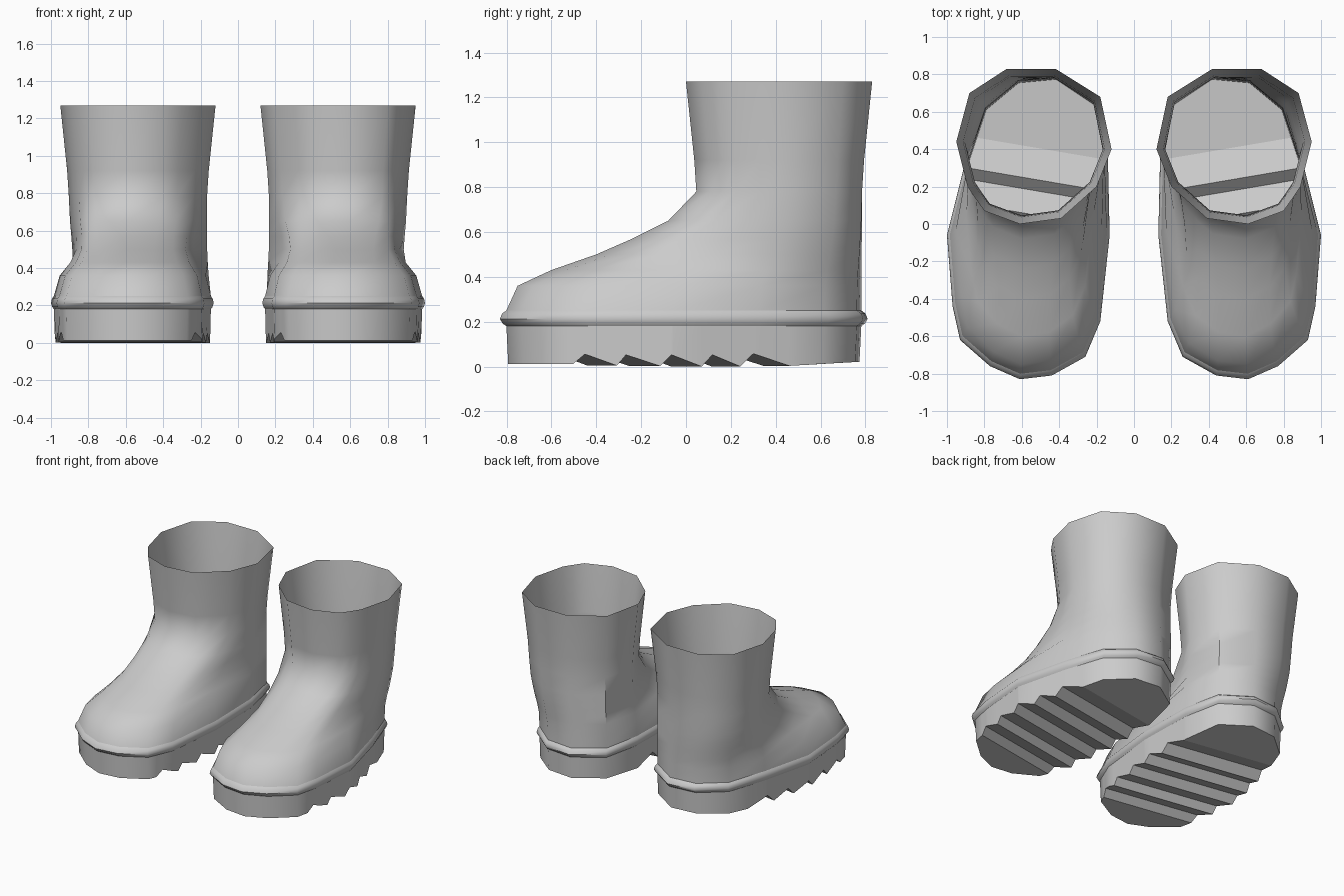
import bpy, bmesh, math
from mathutils import Vector

if "Cube" in bpy.data.objects:
    bpy.data.objects.remove(bpy.data.objects["Cube"])

rubber = bpy.data.materials.new("grey_rubber")
rubber.diffuse_color = (0.6, 0.6, 0.6, 1)
rubber.use_nodes = True
rubber.node_tree.nodes["Principled BSDF"].inputs["Base Color"].default_value = rubber.diffuse_color

# Matching outlines, from the toe along the inner side, heel and outer side
FOOT = [(.61, -.83), (.44, -.81), (.26, -.71), (.18, -.52), (.13, -.06),
        (.14, .38), (.20, .67), (.41, .81), (.62, .79), (.80, .64),
        (.90, .34), (1.0, -.06), (.97, -.44), (.93, -.62), (.77, -.76)]
CUFF = [(.61, 0), (.39, .03), (.30, .11), (.20, .20), (.16, .30),
        (.12, .40), (.18, .68), (.42, .83), (.68, .83), (.88, .70),
        (.95, .44), (.92, .32), (.89, .20), (.85, .14), (.80, .07)]
# Tread profile: (y at the outer edge, height)
TREAD = [(-.50, .012), (-.45, .055), (-.31, .004), (-.27, .052), (-.12, .002),
         (-.07, .052), (.07, 0), (.12, .052), (.25, 0), (.31, .057), (.48, .003)]
SKEW = 0.17


def scaled(outline, s, cx, cy):
    return [(cx + (x - cx) * s, cy + (y - cy) * s) for x, y in outline]


def blend(a, b, t):
    return [(p[0] + (q[0] - p[0]) * t, p[1] + (q[1] - p[1]) * t) for p, q in zip(a, b)]


def foot_ring(s):
    return scaled(FOOT, s, .56, 0)


ANKLE = scaled(CUFF, .89, .535, .42)


def loft(bm, rings, side):
    """Skin a stack of (z, outline) rings; side is 1 or -1."""
    rows = [[bm.verts.new((x * side, y, z)) for x, y in pts] for z, pts in rings]
    n = len(FOOT)
    for lo, hi in zip(rows, rows[1:]):
        for j in range(n):
            k = (j + 1) % n
            f = [hi[j], hi[k], lo[k], lo[j]]
            bm.faces.new(f if side > 0 else f[::-1])
    return rows


def finish(bm, name):
    for f in bm.faces:
        f.smooth = True
    me = bpy.data.meshes.new(name)
    bm.to_mesh(me)
    bm.free()
    me.materials.append(rubber)
    ob = bpy.data.objects.new(name, me)
    bpy.context.collection.objects.link(ob)
    bpy.ops.object.select_all(action='DESELECT')
    ob.select_set(True)
    bpy.context.view_layer.objects.active = ob
    bpy.ops.object.shade_smooth_by_angle(angle=math.radians(46))


def tread_height(y):
    if y <= TREAD[0][0]:
        return TREAD[0][1]
    for (y0, z0), (y1, z1) in zip(TREAD, TREAD[1:]):
        if y <= y1:
            return z0 + (z1 - z0) * (y - y0) / (y1 - y0)
    return TREAD[-1][1] + .017 * min(1, (y - TREAD[-1][0]) / .3)


def make_upper(side):
    base = foot_ring(.965)
    rings = []
    # Foot: contours shrink back towards the ankle, narrowing over the toes
    for z, front in [(.25, -.80), (.36, -.75), (.43, -.60), (.50, -.40),
                     (.57, -.24), (.65, -.08), (.78, .045)]:
        t = (front + .80) / .845
        pts = blend(base, ANKLE, t)
        narrow = .20 * math.sin(math.pi * min(1, max(0, t)) ** .8)
        out = []
        for (x, y), (_, fy) in zip(pts, base):
            w = min(1, max(0, (.4 - fy) / .5))
            out.append((.55 + (x - .55) * (1 - narrow * w), y))
        rings.append((z, out))
    # Shaft flaring to the open top
    rings += [(.92, blend(ANKLE, CUFF, .2)), (1.27, CUFF)]
    bm = bmesh.new()
    loft(bm, rings, side)
    return bm


def make_band(side):
    bm = bmesh.new()
    loft(bm, [(z, foot_ring(s)) for z, s in
              [(.18, .965), (.192, .985), (.212, 1), (.236, .988), (.25, .965)]], side)
    return bm


def make_sole(side):
    bm = bmesh.new()
    rows = loft(bm, [(0, foot_ring(.955)), (.18, foot_ring(.965))], side)
    bm.faces.new(rows[0] if side > 0 else rows[0][::-1])
    # Cut along every skewed tread line, then raise the bottom to the profile
    for y, _ in TREAD:
        bmesh.ops.bisect_plane(bm, geom=bm.verts[:] + bm.edges[:] + bm.faces[:],
                               plane_co=Vector((.95 * side, y, 0)),
                               plane_no=Vector((-SKEW * side, 1, 0)).normalized(),
                               dist=1e-5)
    for v in bm.verts:
        if v.co.z < .01:
            v.co.z = tread_height(v.co.y - SKEW * (v.co.x * side - .95))
    # Keep the tread facets crisp
    bm.normal_update()
    for e in bm.edges:
        if all(abs(f.normal.z) > .3 for f in e.link_faces):
            e.smooth = False
    return bm


for side, label in ((1, "right"), (-1, "left")):
    finish(make_upper(side), label + "_boot_upper")
    finish(make_band(side), label + "_boot_band")
    finish(make_sole(side), label + "_boot_sole")
